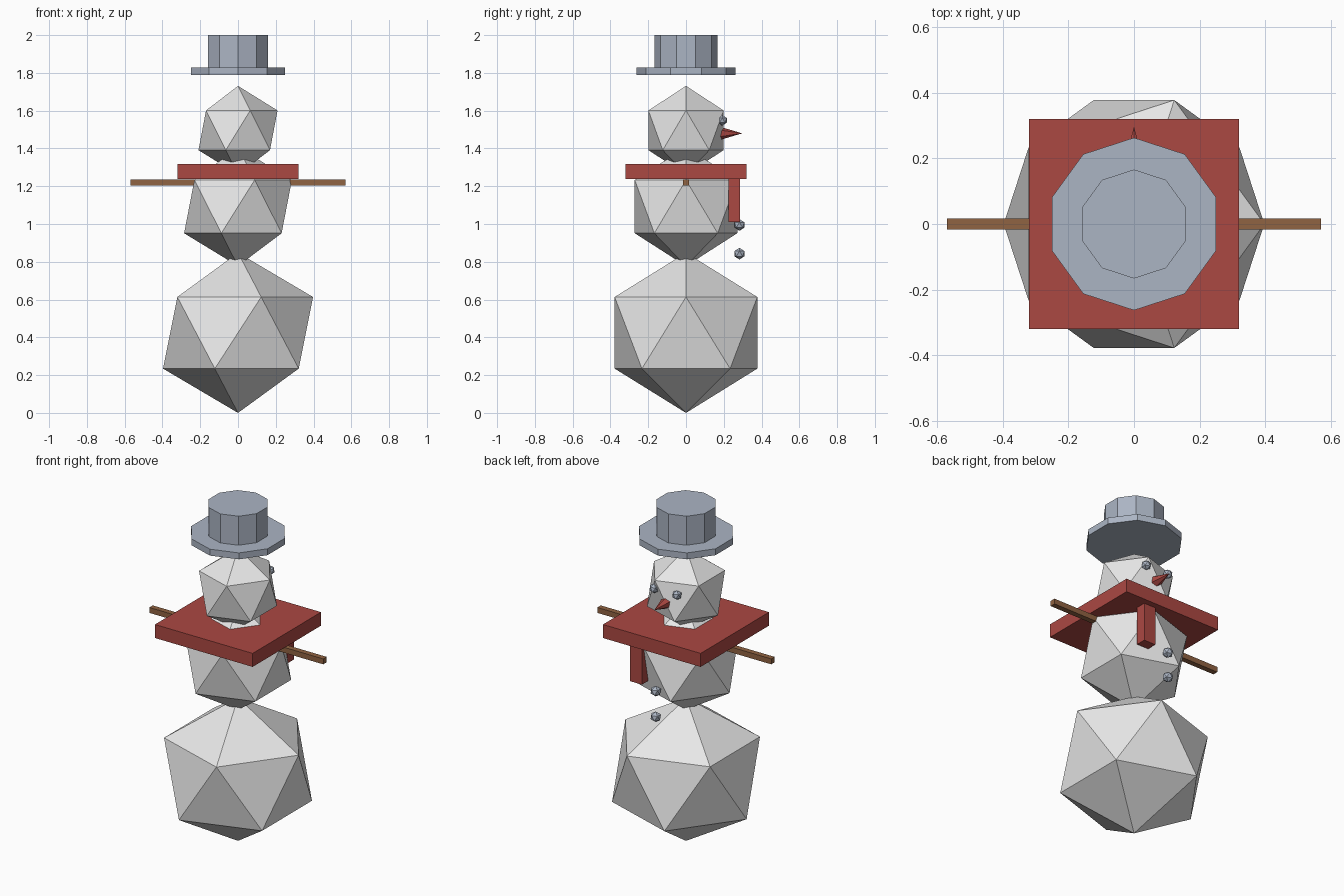
import bpy, math

if "Cube" in bpy.data.objects:
    bpy.data.objects.remove(bpy.data.objects["Cube"])


def material(name, rgb):
    m = bpy.data.materials.new(name)
    m.diffuse_color = (*rgb, 1)
    m.use_nodes = True
    m.node_tree.nodes["Principled BSDF"].inputs["Base Color"].default_value = m.diffuse_color
    return m


SNOW = material("snow_white", (0.80, 0.80, 0.80))
SLATE = material("slate_grey", (0.41, 0.46, 0.55))
RED = material("brick_red", (0.41, 0.065, 0.055))
WOOD = material("wood_brown", (0.28, 0.125, 0.054))


def finish(name, mat):
    ob = bpy.context.object
    ob.name = name
    ob.data.materials.append(mat)
    return ob


def ball(name, loc, r, rz, mat):
    bpy.ops.mesh.primitive_ico_sphere_add(subdivisions=1, radius=1, location=loc)
    finish(name, mat).scale = (r, r, rz)


def box(name, lo, hi, mat):
    bpy.ops.mesh.primitive_cube_add(size=1, location=[(a + b) / 2 for a, b in zip(lo, hi)])
    finish(name, mat).scale = [b - a for a, b in zip(lo, hi)]


def disc(name, r, z0, z1, mat):
    bpy.ops.mesh.primitive_cylinder_add(vertices=10, radius=r, depth=z1 - z0,
                                        location=(0, 0, (z0 + z1) / 2))
    finish(name, mat)


# Stacked snow balls
ball("bottom_ball", (0, 0, 0.424), 0.444, 0.424, SNOW)
ball("middle_ball", (0, 0, 1.092), 0.319, 0.315, SNOW)
ball("head", (0, 0, 1.496), 0.234, 0.235, SNOW)

# Hat
disc("hat_brim", 0.263, 1.79, 1.828, SLATE)
disc("hat_crown", 0.166, 1.828, 2.0, SLATE)

# Scarf and its hanging end
box("scarf", (-0.32, -0.32, 1.238), (0.32, 0.32, 1.318), RED)
box("scarf_end", (0.09, 0.225, 1.01), (0.167, 0.285, 1.25), RED)

# Arms and eyes, one per side
for side, s in (("left", -1), ("right", 1)):
    box(side + "_arm", (min(s * 0.15, s * 0.57), -0.016, 1.204),
        (max(s * 0.15, s * 0.57), 0.016, 1.236), WOOD)
    ball(side + "_eye", (s * 0.075, 0.192, 1.549), 0.028, 0.028, SLATE)

# Buttons
for i, z in enumerate((0.995, 0.843)):
    ball("button_%d" % (i + 1), (0, 0.283, z), 0.031, 0.031, SLATE)

# Nose, pointing to +y
bpy.ops.mesh.primitive_cone_add(vertices=6, radius1=0.037, radius2=0, depth=0.125,
                                location=(0, 0.235, 1.48),
                                rotation=(-math.pi / 2, 0, 0))
finish("nose", RED)
